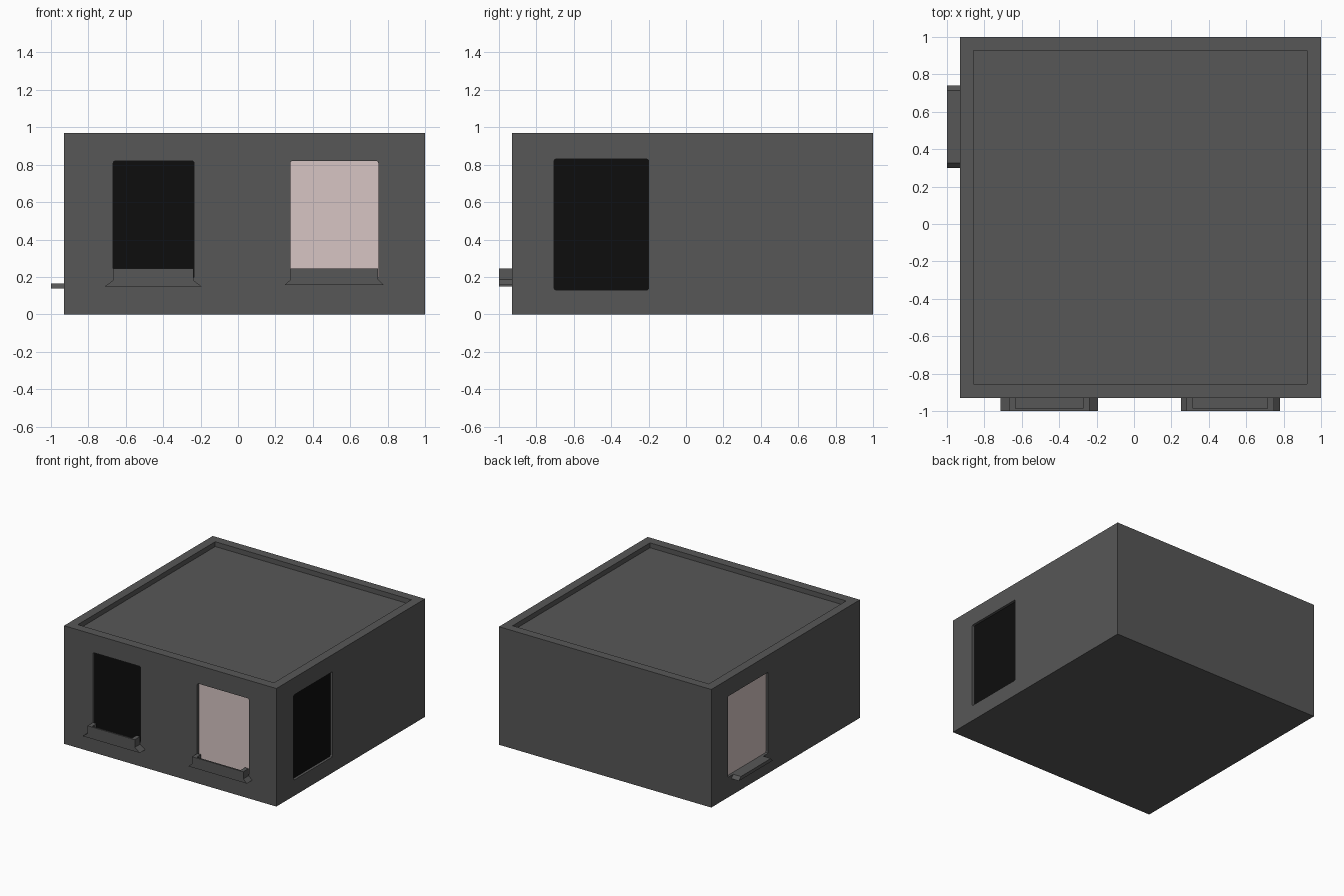
import bpy, bmesh
from mathutils import Vector

if "Cube" in bpy.data.objects:
    bpy.data.objects.remove(bpy.data.objects["Cube"])


def material(name, rgb):
    m = bpy.data.materials.new(name)
    m.diffuse_color = (*rgb, 1)
    m.use_nodes = True
    m.node_tree.nodes["Principled BSDF"].inputs["Base Color"].default_value = m.diffuse_color
    return m


WALL = material("dark grey plaster", (0.095, 0.095, 0.095))
DARK = material("black glass", (0.004, 0.004, 0.004))
PALE = material("pale pink glass", (0.68, 0.56, 0.55))


def prism(name, pts, offset, mat):
    """Extrude a closed 3D outline along an offset vector."""
    bm = bmesh.new()
    face = bm.faces.new([bm.verts.new(p) for p in pts])
    res = bmesh.ops.extrude_face_region(bm, geom=[face])
    verts = [v for v in res["geom"] if isinstance(v, bmesh.types.BMVert)]
    bmesh.ops.translate(bm, verts=verts, vec=Vector(offset))
    bmesh.ops.recalc_face_normals(bm, faces=bm.faces)
    me = bpy.data.meshes.new(name)
    bm.to_mesh(me)
    bm.free()
    me.materials.append(mat)
    ob = bpy.data.objects.new(name, me)
    bpy.context.collection.objects.link(ob)
    return ob


def box(name, x0, x1, y0, y1, z0, z1, mat):
    pts = [(x0, y0, z0), (x1, y0, z0), (x1, y1, z0), (x0, y1, z0)]
    return prism(name, pts, (0, 0, z1 - z0), mat)


def cut(ob, cutter):
    """Subtract a helper from an object, then delete the helper."""
    mod = ob.modifiers.new("cut", 'BOOLEAN')
    mod.operation, mod.solver, mod.object = 'DIFFERENCE', 'EXACT', cutter
    bpy.context.view_layer.objects.active = ob
    bpy.ops.object.modifier_apply(modifier=mod.name)
    bpy.data.objects.remove(cutter)


def rounded(a0, a1, z0, z1, c=0.01):
    """Rectangle with slightly eased corners."""
    k = c * 0.3
    return [(a0 + c, z0), (a1 - c, z0), (a1 - k, z0 + k), (a1, z0 + c),
            (a1, z1 - c), (a1 - k, z1 - k), (a1 - c, z1), (a0 + c, z1),
            (a0 + k, z1 - k), (a0, z1 - c), (a0, z0 + c), (a0 + k, z0 + k)]


# House block with a sunken flat roof behind a parapet
house = box("house_block", -0.93, 1, -0.93, 1, 0, 0.97, WALL)
cut(house, box("roof_cutter", -0.857, 0.926, -0.855, 0.928, 0.93, 1.1, WALL))

# Recessed openings: name, along-wall range, z range, wall mapping, inward direction, colour
DEPTH = 0.022
front = lambda a, z, d: (a, -0.93 + d, z)
right = lambda a, z, d: (1 - d, a, z)
left = lambda a, z, d: (-0.93 + d, a, z)
openings = [
    ("front_left_window", -0.667, -0.235, 0.19, 0.82, front, DARK),
    ("front_right_window", 0.28, 0.75, 0.19, 0.82, front, PALE),
    ("side_door", -0.705, -0.20, 0.13, 0.83, right, DARK),
    ("left_window", 0.262, 0.785, 0.165, 0.83, left, PALE),
]
for name, a0, a1, z0, z1, wall, mat in openings:
    outline = rounded(a0, a1, z0, z1)
    inward = Vector(wall(0, 0, 1)) - Vector(wall(0, 0, 0))
    cut(house, prism("cutter", [wall(a, z, -0.05) for a, z in outline],
                     inward * (DEPTH + 0.05), WALL))
    prism(name + "_pane", [wall(a, z, DEPTH - 0.001) for a, z in outline],
          inward * 0.005, mat)

# Planter boxes under the front windows, with flared feet and a hollow top
for name, b0, b1, n0, n1, z0, zn in [
        ("left_planter", -0.714, -0.193, -0.667, -0.238, 0.148, 0.182),
        ("right_planter", 0.25, 0.78, 0.282, 0.748, 0.157, 0.187)]:
    profile = [(b0, z0), (b1, z0), (n1, zn), (n1, 0.245), (n0, 0.245), (n0, zn)]
    planter = prism(name, [(x, -1, z) for x, z in profile], (0, 0.07, 0), WALL)
    cut(planter, box("hollow_cutter", n0 + 0.034, n1 - 0.034, -0.986, -0.9,
                     0.195, 0.4, WALL))

# Sill with sloped ends under the left-side window
sill = [(0.30, 0.138), (0.74, 0.138), (0.715, 0.165), (0.326, 0.165)]
prism("left_sill", [(-1, y, z) for y, z in sill], (0.07, 0, 0), WALL)
